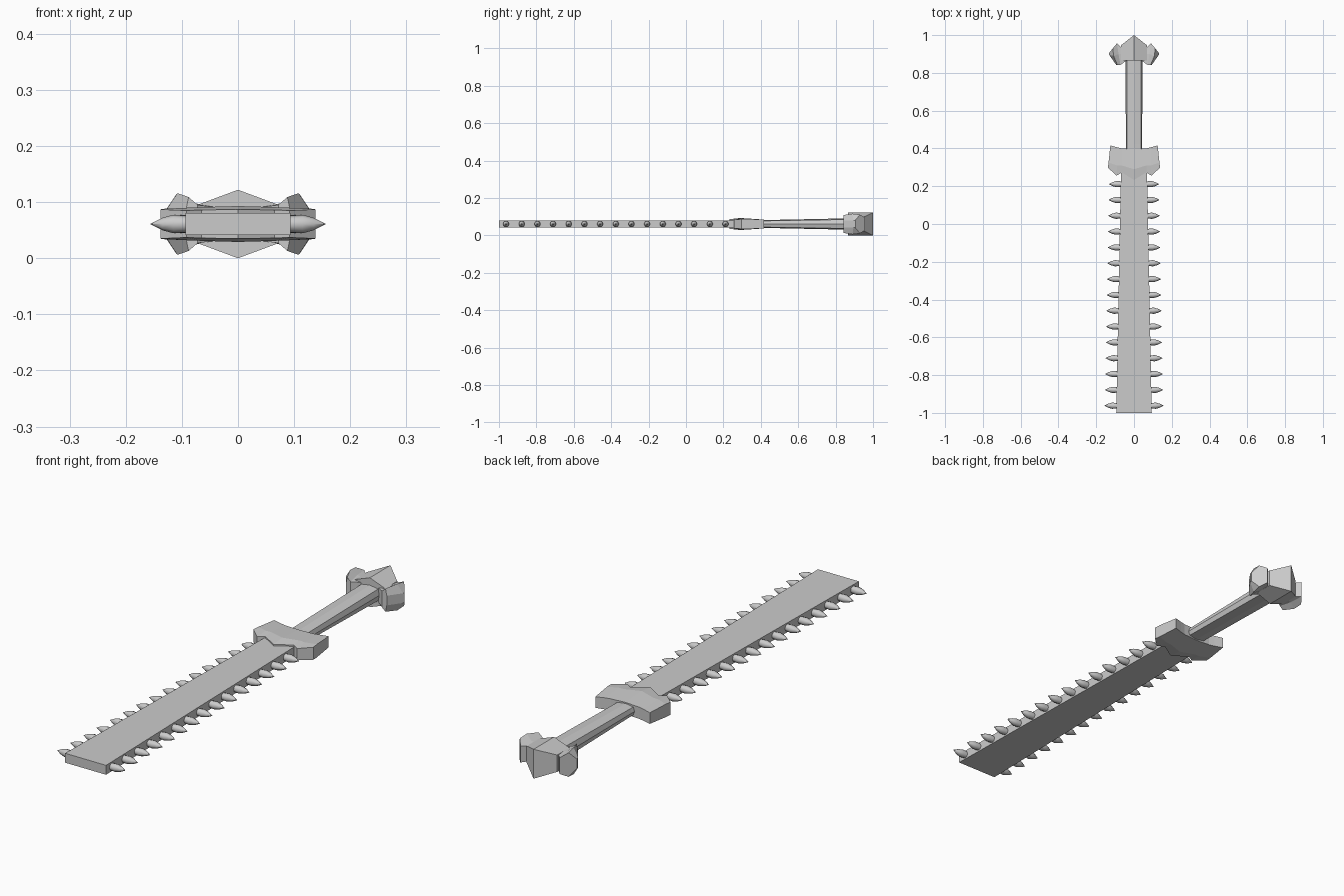
import bpy, bmesh, math

if "Cube" in bpy.data.objects:
    bpy.data.objects.remove(bpy.data.objects["Cube"])

ZC = 0.061  # height of the sword's mid plane


def loft(bm, rings):
    """Skin a list of equal-length point rings and cap both ends."""
    vs = [[bm.verts.new((x, y, z + ZC)) for x, y, z in r] for r in rings]
    n = len(vs[0])
    for a, b in zip(vs, vs[1:]):
        for i in range(n):
            j = (i + 1) % n
            bm.faces.new((a[i], a[j], b[j], b[i]))
    bm.faces.new(vs[0][::-1])
    bm.faces.new(vs[-1])


def finish(name, bm, mirror=False, smooth=False):
    bmesh.ops.remove_doubles(bm, verts=bm.verts, dist=1e-5)
    bmesh.ops.recalc_face_normals(bm, faces=bm.faces)
    me = bpy.data.meshes.new(name)
    bm.to_mesh(me)
    bm.free()
    ob = bpy.data.objects.new(name, me)
    bpy.context.collection.objects.link(ob)
    if mirror:
        ob.modifiers.new("Mirror", 'MIRROR')
    if smooth:
        bpy.ops.object.select_all(action='DESELECT')
        ob.select_set(True)
        bpy.context.view_layer.objects.active = ob
        bpy.ops.object.shade_smooth_by_angle(angle=math.radians(50))
    return ob


def slab(front, mid, back):
    """Six-point section from three (x, y, half height) plan points."""
    pts = [front, mid, back]
    return [(x, y, h) for x, y, h in pts] + [(x, y, -h) for x, y, h in pts[::-1]]


# Blade: flat bar, slightly wider at the tip
bm = bmesh.new()
loft(bm, [[(-w, y, -.0195), (w, y, -.0195), (w, y, .0195), (-w, y, .0195)]
          for y, w in ((-1, .094), (.32, .068))])
finish("blade", bm)

# Teeth: a row of pointed studs, mirrored to the other edge
bm = bmesh.new()
for k in range(15):
    y0 = -.962 + k * .0838
    x0 = .094 + (y0 + 1) / 1.32 * (.068 - .094)
    rings = []
    for dx, r in ((-.01, .014), (.022, .0165), (.042, .011), (.063, .0004)):
        rings.append([(x0 + dx, y0 + r * math.cos(a * math.pi / 4),
                       r * math.sin(a * math.pi / 4)) for a in range(8)])
    loft(bm, rings)
finish("teeth", bm, mirror=True, smooth=True)

# Guard: faceted block with a pointed front centre and swept-back ends
bm = bmesh.new()
loft(bm, [
    slab((0, .233, .026), (0, .29, .032), (0, .396, .025)),
    slab((.065, .273, .025), (.065, .31, .030), (.065, .400, .024)),
    slab((.092, .256, .024), (.09, .31, .029), (.09, .406, .024)),
    slab((.138, .298, .026), (.135, .325, .027), (.125, .416, .023)),
])
guard = finish("guard", bm, mirror=True)

# Grip: eight-sided bar, thickening towards the pommel
bm = bmesh.new()
rings = []
for y, w, h in ((.36, .043, .020), (.42, .043, .021), (.90, .045, .031)):
    prof = [(0, 1), (.85, .8), (1, 0), (.85, -.8),
            (0, -1), (-.85, -.8), (-1, 0), (-.85, .8)]
    rings.append([(u * w, y, v * h) for u, v in prof])
loft(bm, rings)
finish("grip", bm)

# Pommel centre: ridged pentagon wedge pointing back
bm = bmesh.new()
loft(bm, [
    slab((0, .865, .061), (0, .93, .061), (0, 1.0, .061)),
    slab((.07, .865, .035), (.07, .905, .035), (.07, .945, .035)),
])
finish("pommel_center", bm, mirror=True)

# Pommel side lobes: smaller ridged wedges angled outwards
bm = bmesh.new()
loft(bm, [
    slab((.04, .865, .030), (.055, .90, .032), (.068, .935, .032)),
    slab((.072, .842, .034), (.082, .90, .038), (.09, .957, .034)),
    slab((.088, .842, .048), (.108, .89, .055), (.112, .93, .050)),
    slab((.094, .842, .020), (.131, .895, .020), (.132, .905, .020)),
])
finish("pommel_lobes", bm, mirror=True)
